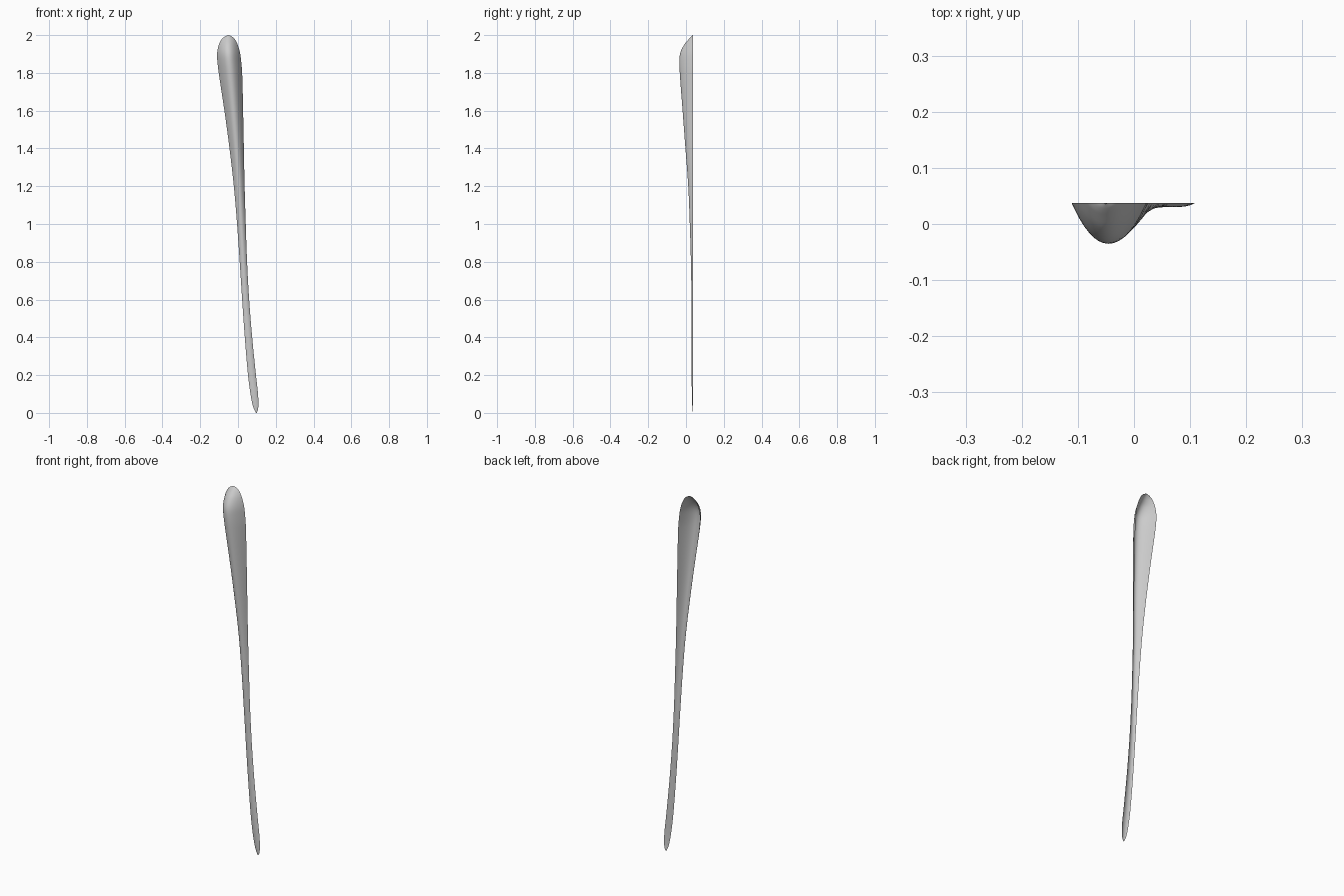
import bpy, bmesh

if "Cube" in bpy.data.objects:
    bpy.data.objects.remove(bpy.data.objects["Cube"])

# Outline stations: height, left edge x, right edge x, y of the raised ridge
BACK = 0.037
STATIONS = [
    (0.00, 0.095, 0.099, 0.0365), (0.015, 0.087, 0.105, 0.035), (0.04, 0.078, 0.108, 0.033),
    (0.10, 0.066, 0.106, 0.031), (0.20, 0.053, 0.095, 0.030), (0.40, 0.036, 0.075, 0.030),
    (0.60, 0.022, 0.059, 0.029), (0.80, 0.009, 0.048, 0.026), (1.00, -0.005, 0.041, 0.020),
    (1.20, -0.022, 0.035, 0.012), (1.40, -0.045, 0.031, -0.003), (1.60, -0.072, 0.027, -0.018),
    (1.80, -0.102, 0.022, -0.033), (1.87, -0.110, 0.016, -0.035), (1.91, -0.110, 0.010, -0.029),
    (1.95, -0.101, -0.002, -0.009), (1.98, -0.085, -0.018, 0.016),
    (1.993, -0.069, -0.033, 0.028), (2.00, -0.053, -0.048, 0.036),
]
STEPS, COLS = 4, 16


def slope(i, k):
    """Slope of column k against height at station i."""
    a, b = STATIONS[max(i - 1, 0)], STATIONS[min(i + 1, len(STATIONS) - 1)]
    return (b[k] - a[k]) / (b[0] - a[0])


def blend(i, t, k):
    """Smooth interpolation between stations i and i + 1."""
    a, b = STATIONS[i], STATIONS[i + 1]
    h = b[0] - a[0]
    return ((2*t**3 - 3*t**2 + 1) * a[k] + (t**3 - 2*t**2 + t) * h * slope(i, k)
            + (3*t**2 - 2*t**3) * b[k] + (t**3 - t**2) * h * slope(i + 1, k))


rows = []
for i in range(len(STATIONS) - 1):
    for s in range(STEPS):
        t = s / STEPS
        z = STATIONS[i][0] + t * (STATIONS[i + 1][0] - STATIONS[i][0])
        rows.append((z, blend(i, t, 1), blend(i, t, 2), blend(i, t, 3)))
rows.append(STATIONS[-1])

# Open-backed curved shell with a parabolic cross-section
bm = bmesh.new()
grid = []
for z, left, right, ridge in rows:
    line = []
    for c in range(COLS + 1):
        u = 2 * c / COLS - 1
        x = (left + right) / 2 + u * (right - left) / 2
        line.append(bm.verts.new((x, BACK + (ridge - BACK) * (1 - u * u), z)))
    grid.append(line)
for lo, hi in zip(grid, grid[1:]):
    for c in range(COLS):
        face = bm.faces.new((lo[c], lo[c + 1], hi[c + 1], hi[c]))
        face.smooth = True

mesh = bpy.data.meshes.new("tapered_shell")
bm.to_mesh(mesh)
bm.free()
shell = bpy.data.objects.new("tapered_shell", mesh)
bpy.context.collection.objects.link(shell)
